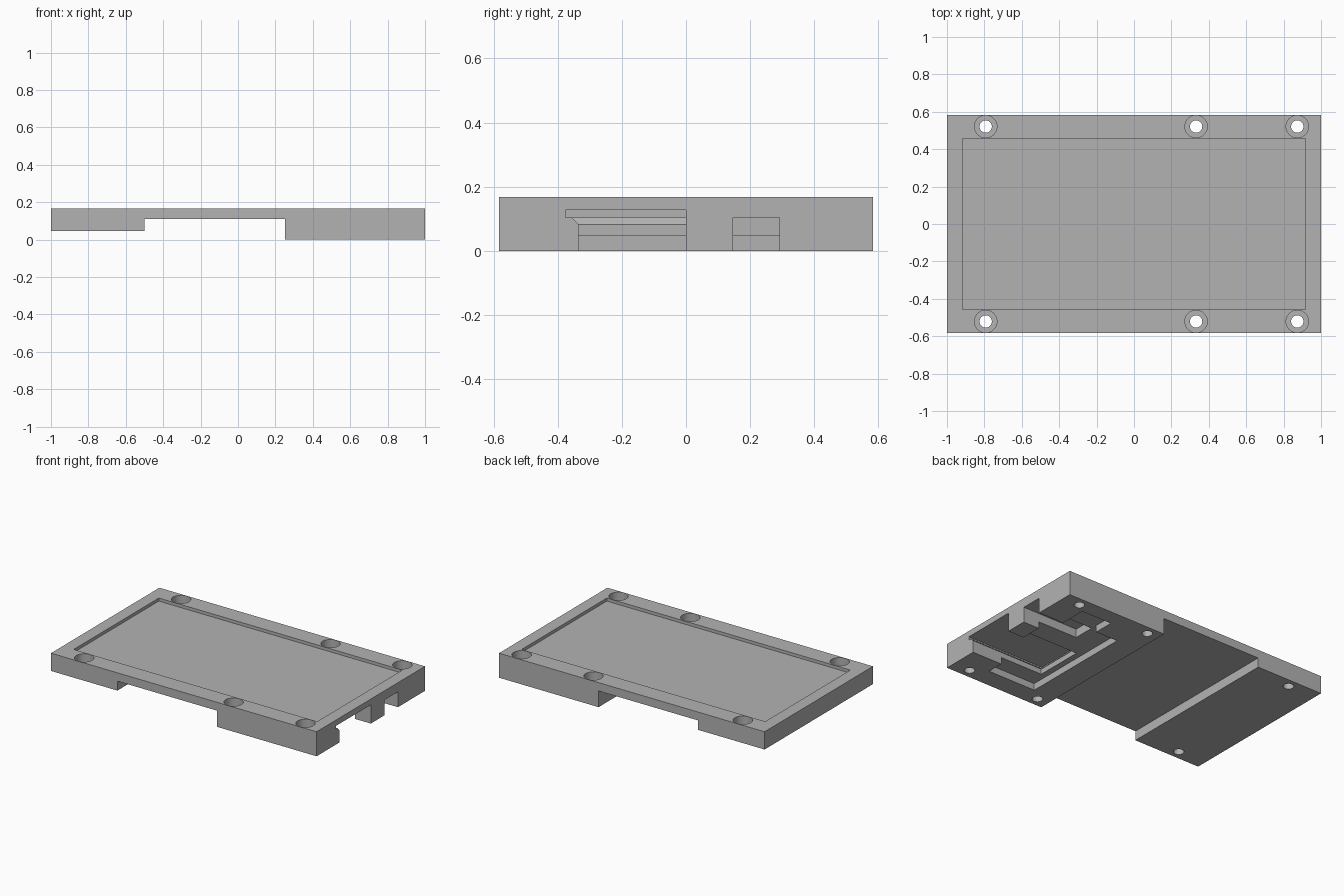
import bpy, bmesh, math

if "Cube" in bpy.data.objects:
    bpy.data.objects.remove(bpy.data.objects["Cube"])

grey = bpy.data.materials.new("plain grey")
grey.diffuse_color = (0.45, 0.45, 0.45, 1)
grey.use_nodes = True
grey.node_tree.nodes["Principled BSDF"].inputs["Base Color"].default_value = grey.diffuse_color


def mesh_object(name, bm):
    bmesh.ops.recalc_face_normals(bm, faces=bm.faces)
    me = bpy.data.meshes.new(name)
    bm.to_mesh(me)
    bm.free()
    ob = bpy.data.objects.new(name, me)
    bpy.context.collection.objects.link(ob)
    return ob


def loft(name, rings):
    """Closed solid through rings of equal point count."""
    bm = bmesh.new()
    loops = [[bm.verts.new(p) for p in r] for r in rings]
    n = len(loops[0])
    for a, b in zip(loops, loops[1:]):
        for i in range(n):
            j = (i + 1) % n
            bm.faces.new((a[i], a[j], b[j], b[i]))
    bm.faces.new(loops[0][::-1])
    bm.faces.new(loops[-1])
    return mesh_object(name, bm)


def rect(x0, x1, y0, y1, z):
    return [(x0, y0, z), (x1, y0, z), (x1, y1, z), (x0, y1, z)]


def box(name, x0, x1, y0, y1, z0, z1):
    return loft(name, [rect(x0, x1, y0, y1, z0), rect(x0, x1, y0, y1, z1)])


def cylinder(name, x, y, r, z0, z1, n=40):
    ring = [(x + r * math.cos(t * math.tau / n), y + r * math.sin(t * math.tau / n)) for t in range(n)]
    return loft(name, [[(a, b, z) for a, b in ring] for z in (z0, z1)])


# Plate with stepped underside, extruded along y
H, W = 0.167, 0.583
profile = [(-1, 0.046), (-0.5, 0.046), (-0.5, 0.11), (0.25, 0.11),
           (0.25, 0), (1, 0), (1, H), (-1, H)]
plate = loft("housing_plate", [[(x, y, z) for x, z in profile] for y in (-W, W)])
plate.data.materials.append(grey)

cutters = []
# Shallow tray on top
cutters.append(box("top_recess", -0.917, 0.917, -0.458, 0.458, H - 0.021, 0.3))

# Screw holes with counterbores
for x in (-0.793, 0.332, 0.873):
    for y in (-0.521, 0.521):
        cutters.append(cylinder("screw_hole", x, y, 0.033, -0.1, 0.3))
        cutters.append(cylinder("counterbore", x, y, 0.06, H - 0.083, 0.3))

# Shallow underside pocket, one stepped outline
outline = [(0.417, -0.45), (0.776, -0.45), (0.776, -0.1), (0.88, -0.1), (0.88, 0.2),
           (0.81, 0.2), (0.81, 0.475), (0.583, 0.475), (0.583, 0.336), (0.417, 0.336)]
cutters.append(loft("underside_pocket", [[(x, y, z) for x, y in outline] for z in (-0.1, 0.046)]))

# Dovetail card slot, undercut at its side and inner end
cutters.append(loft("card_slot", [
    rect(0.458, 1.2, -0.335, 0, -0.15),
    rect(0.458, 1.2, -0.335, 0, 0.082),
    rect(0.437, 1.2, -0.356, 0, 0.104),
    rect(0.417, 1.2, -0.376, 0, 0.104),
    rect(0.417, 1.2, -0.376, 0, 0.127)]))

# Connector channel
cutters.append(box("connector_channel", 0.583, 1.2, 0.146, 0.292, -0.2, 0.104))

bpy.context.view_layer.objects.active = plate
plate.select_set(True)
for c in cutters:
    c.hide_render = True
    mod = plate.modifiers.new("cut", 'BOOLEAN')
    mod.operation = 'DIFFERENCE'
    mod.solver = 'EXACT'
    mod.object = c
    bpy.ops.object.modifier_apply(modifier=mod.name)
for c in cutters:
    bpy.data.objects.remove(c, do_unlink=True)

bpy.ops.object.shade_smooth_by_angle(angle=math.radians(30))
